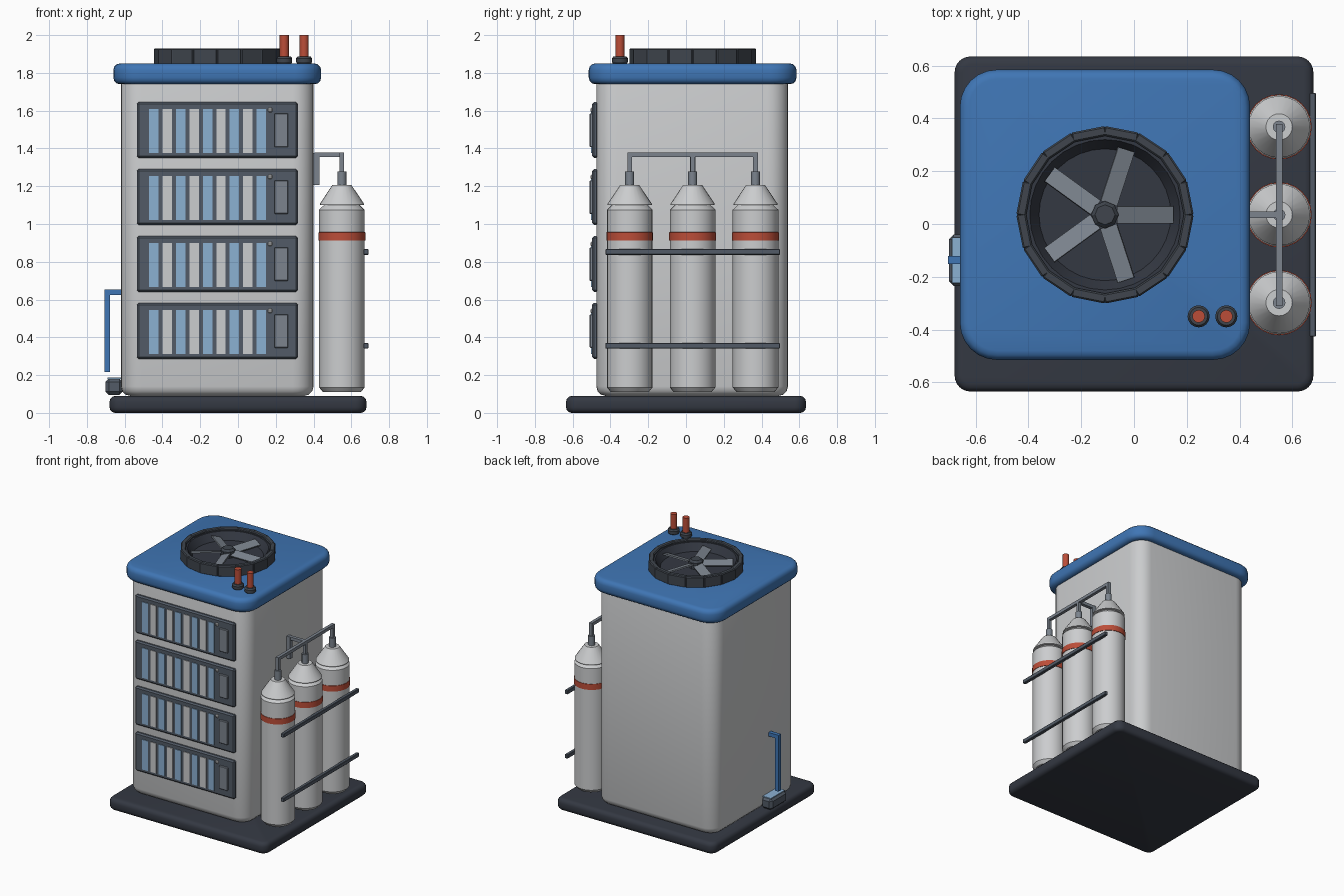
import bpy, bmesh, math
from mathutils import Matrix, Vector

if "Cube" in bpy.data.objects:
    bpy.data.objects.remove(bpy.data.objects["Cube"])


def material(name, r, g, b):
    m = bpy.data.materials.new(name)
    m.use_nodes = True
    m.diffuse_color = (r, g, b, 1)
    m.node_tree.nodes["Principled BSDF"].inputs["Base Color"].default_value = (r, g, b, 1)
    return m


WHITE = material("off white", 0.60, 0.61, 0.62)
BLUE = material("roof blue", 0.05, 0.18, 0.46)
DARK = material("dark base", 0.034, 0.04, 0.055)
CHARCOAL = material("charcoal", 0.05, 0.06, 0.075)
SLATE = material("slate", 0.085, 0.105, 0.135)
STEEL = material("steel", 0.20, 0.23, 0.27)
SKY = material("sky blue", 0.26, 0.44, 0.65)
RED = material("signal red", 0.50, 0.075, 0.04)


def finish(bm, name, mat, smooth=True, matrix=None):
    bmesh.ops.recalc_face_normals(bm, faces=bm.faces)
    mesh = bpy.data.meshes.new(name)
    bm.to_mesh(mesh)
    bm.free()
    mesh.materials.append(mat)
    ob = bpy.data.objects.new(name, mesh)
    bpy.context.collection.objects.link(ob)
    if matrix:
        ob.matrix_world = matrix
    if smooth:
        bpy.ops.object.select_all(action="DESELECT")
        ob.select_set(True)
        bpy.context.view_layer.objects.active = ob
        bpy.ops.object.shade_smooth_by_angle(angle=math.radians(32))
    return ob


def box(name, mat, x, y, z, bevel=0.0, matrix=None):
    """Box from (min, max) ranges with optionally chamfered edges."""
    bm = bmesh.new()
    bmesh.ops.create_cube(bm, size=1)
    for v in bm.verts:
        v.co = Vector([(r[0] + r[1]) / 2 + c * (r[1] - r[0]) for c, r in zip(v.co, (x, y, z))])
    if bevel:
        bmesh.ops.bevel(bm, geom=bm.edges[:], offset=bevel, segments=1, affect="EDGES")
    return finish(bm, name, mat, False, matrix)


def rounded_slab(name, mat, x, y, z, corner, rim):
    """Slab with round vertical corners and softened top and bottom rims."""
    bm = bmesh.new()
    bmesh.ops.create_cube(bm, size=1)
    for v in bm.verts:
        v.co = Vector([(r[0] + r[1]) / 2 + c * (r[1] - r[0]) for c, r in zip(v.co, (x, y, z))])
    upright = [e for e in bm.edges if abs(e.verts[0].co.z - e.verts[1].co.z) > 1e-4]
    bmesh.ops.bevel(bm, geom=upright, offset=corner, segments=6, profile=0.5, affect="EDGES")
    rims = [e for e in bm.edges if abs(e.verts[0].co.z - e.verts[1].co.z) < 1e-4]
    bmesh.ops.bevel(bm, geom=rims, offset=rim, segments=3, profile=0.5, affect="EDGES")
    return finish(bm, name, mat)


def lathe(name, mat, profile, x, y, sides=24):
    """Revolve (radius, height) points around a vertical axis."""
    bm = bmesh.new()
    verts = [bm.verts.new((r, 0, z)) for r, z in profile]
    edges = [bm.edges.new(p) for p in zip(verts, verts[1:])]
    bmesh.ops.spin(bm, geom=verts + edges, axis=(0, 0, 1), cent=(0, 0, 0),
                   angle=math.tau, steps=sides, use_duplicate=False)
    bmesh.ops.remove_doubles(bm, verts=bm.verts, dist=1e-4)
    return finish(bm, name, mat, True, Matrix.Translation((x, y, 0)))


def rod(name, mat, x, y, z0, z1, radius, sides=16):
    return lathe(name, mat, [(0, z0), (radius, z0), (radius, z1), (0, z1)], x, y, sides)


# Base, cabinet and roof
CX, CY = -0.11, 0.035
rounded_slab("base_slab", DARK, (-0.68, 0.68), (-0.635, 0.635), (0, 0.09), 0.06, 0.03)
rounded_slab("cabinet", WHITE, (-0.62, 0.4), (-0.475, 0.54), (0.09, 1.79), 0.11, 0.05)
rounded_slab("roof", BLUE, (-0.66, 0.44), (-0.515, 0.585), (1.74, 1.85), 0.14, 0.035)

# Roof fan: segmented ring, funnel, hub and pitched blades
half = 0.333 * math.tan(math.pi / 16)
for i in range(16):
    turn = Matrix.Translation((CX, CY, 0)) @ Matrix.Rotation((i + 0.5) * math.tau / 16, 4, "Z")
    box(f"fan_ring_segment_{i + 1}", CHARCOAL, (0.293, 0.33), (-half, half), (1.845, 1.93), 0.006, turn)
lathe("fan_funnel", DARK, [(0.3, 1.915), (0.285, 1.915), (0.25, 1.858), (0, 1.858)], CX, CY, 32)
lathe("fan_hub", CHARCOAL, [(0, 1.855), (0.052, 1.855), (0.052, 1.905), (0.038, 1.92), (0, 1.92)], CX, CY, 8)
for i in range(5):
    pose = (Matrix.Translation((CX, CY, 1.887)) @ Matrix.Rotation(i * math.tau / 5, 4, "Z")
            @ Matrix.Rotation(math.radians(18), 4, "X"))
    box(f"fan_blade_{i + 1}", STEEL, (0.045, 0.26), (-0.034, 0.034), (-0.005, 0.005), 0, pose)

# Exhaust pipes on the roof
for i, x in enumerate((0.245, 0.35)):
    lathe(f"exhaust_collar_{i + 1}", CHARCOAL,
          [(0, 1.84), (0.034, 1.845), (0.042, 1.857), (0.042, 1.877), (0.034, 1.888), (0, 1.888)], x, -0.35, 16)
    rod(f"exhaust_pipe_{i + 1}", RED, x, -0.35, 1.86, 2.0, 0.024)

# Front server panels: frame, alternating slats, control plate and lamp
for row in range(4):
    z = 0.434 + row * 0.3545
    tag = row + 1
    box(f"panel_frame_{tag}", SLATE, (-0.535, 0.317), (-0.497, -0.465), (z - 0.148, z + 0.148), 0.01)
    for s in range(9):
        x = -0.445 + s * 0.071
        box(f"panel_slat_{tag}_{s + 1}", WHITE if s % 2 else SKY, (x - 0.025, x + 0.025),
            (-0.502, -0.49), (z - 0.121, z + 0.111))
    box(f"control_plate_{tag}", STEEL, (0.192, 0.266), (-0.51, -0.49), (z - 0.09, z + 0.088), 0.004)
    box(f"panel_lamp_{tag}", WHITE, (0.158, 0.182), (-0.506, -0.49), (z + 0.094, z + 0.118), 0.006)

# Gas tanks along the right-hand side of the top plan
TX = 0.55
tank = [(0, 0.11), (0.1, 0.11), (0.121, 0.135), (0.121, 1.075), (0.095, 1.1), (0, 1.1)]
shoulder = [(0, 1.1), (0.117, 1.1), (0.117, 1.107), (0.05, 1.207), (0, 1.207)]
for i in range(3):
    y = CY + (i - 1) * 0.333
    lathe(f"tank_{i + 1}", WHITE, tank, TX, y)
    lathe(f"tank_shoulder_{i + 1}", WHITE, shoulder, TX, y)
    lathe(f"tank_band_{i + 1}", RED, [(0.11, 0.91), (0.124, 0.912), (0.124, 0.956), (0.11, 0.958)], TX, y)
    rod(f"tank_valve_{i + 1}", STEEL, TX, y, 1.2, 1.278, 0.024, 12)
    if i != 1:
        box(f"tank_riser_{i + 1}", STEEL, (TX - 0.012, TX + 0.012), (y - 0.012, y + 0.012), (1.27, 1.376))
    else:
        box("tank_riser_middle", STEEL, (TX - 0.012, TX + 0.012), (y - 0.012, y + 0.012), (1.27, 1.36))

# Manifold piping into the cabinet
box("manifold_pipe", STEEL, (TX - 0.012, TX + 0.012), (CY - 0.345, CY + 0.345), (1.354, 1.378))
box("feed_pipe", STEEL, (0.405, TX), (CY - 0.013, CY + 0.013), (1.354, 1.378))
box("feed_drop", STEEL, (0.4, 0.432), (CY - 0.015, CY + 0.015), (1.207, 1.376))

# Guard rails outside the tanks
for i, z in enumerate((0.355, 0.852)):
    box(f"guard_rail_{i + 1}", SLATE, (0.665, 0.69), (-0.427, 0.497), (z - 0.015, z + 0.015), 0.003)

# Side inlet: foot box, cover plate and bent blue pipe
box("inlet_box", SLATE, (-0.702, -0.61), (-0.235, -0.04), (0.095, 0.182), 0.018)
box("inlet_cover", SKY, (-0.69, -0.615), (-0.223, -0.052), (0.18, 0.187))
box("inlet_pipe", BLUE, (-0.706, -0.677), (-0.152, -0.122), (0.217, 0.652))
box("inlet_elbow", BLUE, (-0.69, -0.61), (-0.152, -0.122), (0.623, 0.652))
